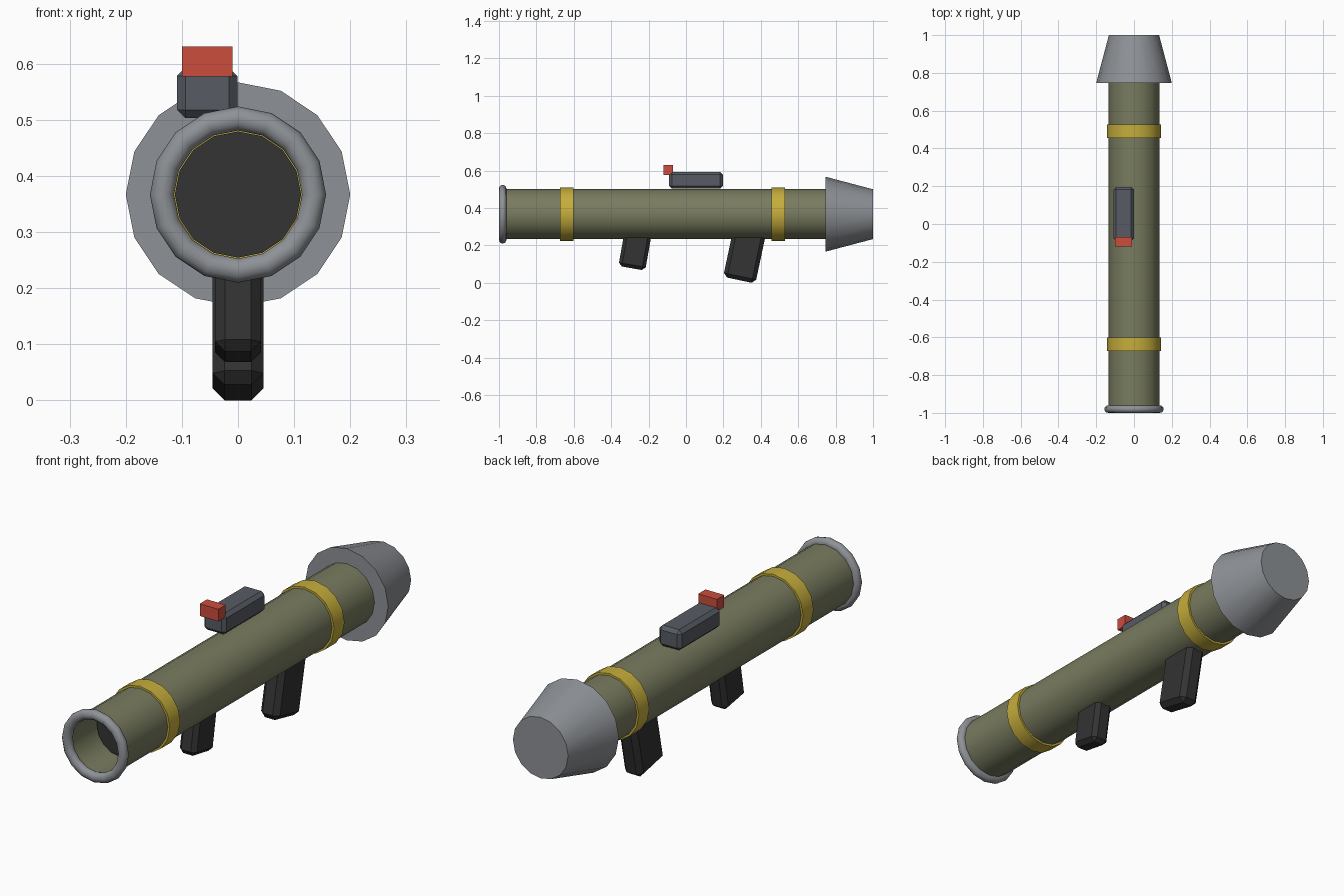
import bpy, bmesh, math
from mathutils import Matrix

if "Cube" in bpy.data.objects:
    bpy.data.objects.remove(bpy.data.objects["Cube"], do_unlink=True)

AXIS_Z = 0.367
SIDES = 16


def material(name, rgb):
    m = bpy.data.materials.new(name)
    m.use_nodes = True
    m.diffuse_color = (*rgb, 1)
    m.node_tree.nodes["Principled BSDF"].inputs["Base Color"].default_value = (*rgb, 1)
    return m


olive = material("olive", (0.19, 0.2, 0.115))
yellow = material("yellow", (0.56, 0.42, 0.045))
grey = material("light grey", (0.27, 0.285, 0.305))
slate = material("slate grey", (0.095, 0.105, 0.125))
black = material("black", (0.033, 0.033, 0.033))
red = material("red", (0.6, 0.075, 0.045))


def finish(name, bm, mat, smooth=True):
    bmesh.ops.recalc_face_normals(bm, faces=bm.faces)
    mesh = bpy.data.meshes.new(name)
    bm.to_mesh(mesh)
    bm.free()
    mesh.materials.append(mat)
    ob = bpy.data.objects.new(name, mesh)
    bpy.context.collection.objects.link(ob)
    if smooth:
        bpy.ops.object.select_all(action="DESELECT")
        ob.select_set(True)
        bpy.context.view_layer.objects.active = ob
        bpy.ops.object.shade_smooth_by_angle(angle=math.radians(35))
    return ob


def lathe(name, profile, mat, closed=False):
    """Turn (radius, y) points around the tube axis; open profiles get end caps."""
    bm = bmesh.new()
    rings = []
    for r, y in profile:
        angles = [math.tau * i / SIDES for i in range(SIDES)]
        rings.append([bm.verts.new((r * math.cos(a), y, AXIS_Z + r * math.sin(a)))
                      for a in angles])
    pairs = list(zip(rings, rings[1:]))
    if closed:
        pairs.append((rings[-1], rings[0]))
    else:
        bm.faces.new(rings[0])
        bm.faces.new(rings[-1])
    for a, b in pairs:
        for i in range(SIDES):
            j = (i + 1) % SIDES
            bm.faces.new((a[i], a[j], b[j], b[i]))
    return finish(name, bm, mat)


def box(name, center, size, mat, bevel=0.0, tilt=0.0):
    bm = bmesh.new()
    bmesh.ops.create_cube(bm, size=1, matrix=Matrix.Diagonal((*size, 1)))
    if bevel:
        bmesh.ops.bevel(bm, geom=bm.edges[:], offset=bevel, segments=1,
                        affect="EDGES", profile=0.5)
    bm.transform(Matrix.Translation(center) @ Matrix.Rotation(math.radians(tilt), 4, "X"))
    return finish(name, bm, mat, smooth=False)


# Hollow tube with a dark plug inside the bore
lathe("tube", [(0.134, -0.98), (0.134, 0.78), (0.122, 0.78), (0.122, -0.98)], olive, closed=True)
lathe("bore_plug", [(0.1125, -0.81), (0.1125, -0.7)], black)

# Rounded muzzle rim
rim = [(0.1355 + 0.0215 * math.cos(t), -0.98 + 0.02 * math.sin(t))
       for t in (math.tau * k / 12 for k in range(12))]
lathe("muzzle_rim", rim, grey, closed=True)

# Flared tail
lathe("tail_cone", [(0.2, 0.747), (0.133, 1.0)], grey)

# Painted bands
for name, y in (("front_band", -0.637), ("rear_band", 0.492)):
    lathe(name, [(0.143, y - 0.036), (0.143, y + 0.036)], yellow)

# Raked grips
box("front_grip", (0, -0.268, 0.201), (0.082, 0.145, 0.25), black, 0.018, -10)
box("rear_grip", (0, 0.316, 0.161), (0.09, 0.176, 0.3), black, 0.021, -12)

# Sight and its front block
box("sight", (-0.055, 0.053, 0.548), (0.108, 0.288, 0.09), slate, 0.015)
box("sight_block", (-0.055, -0.095, 0.604), (0.09, 0.05, 0.053), red)
